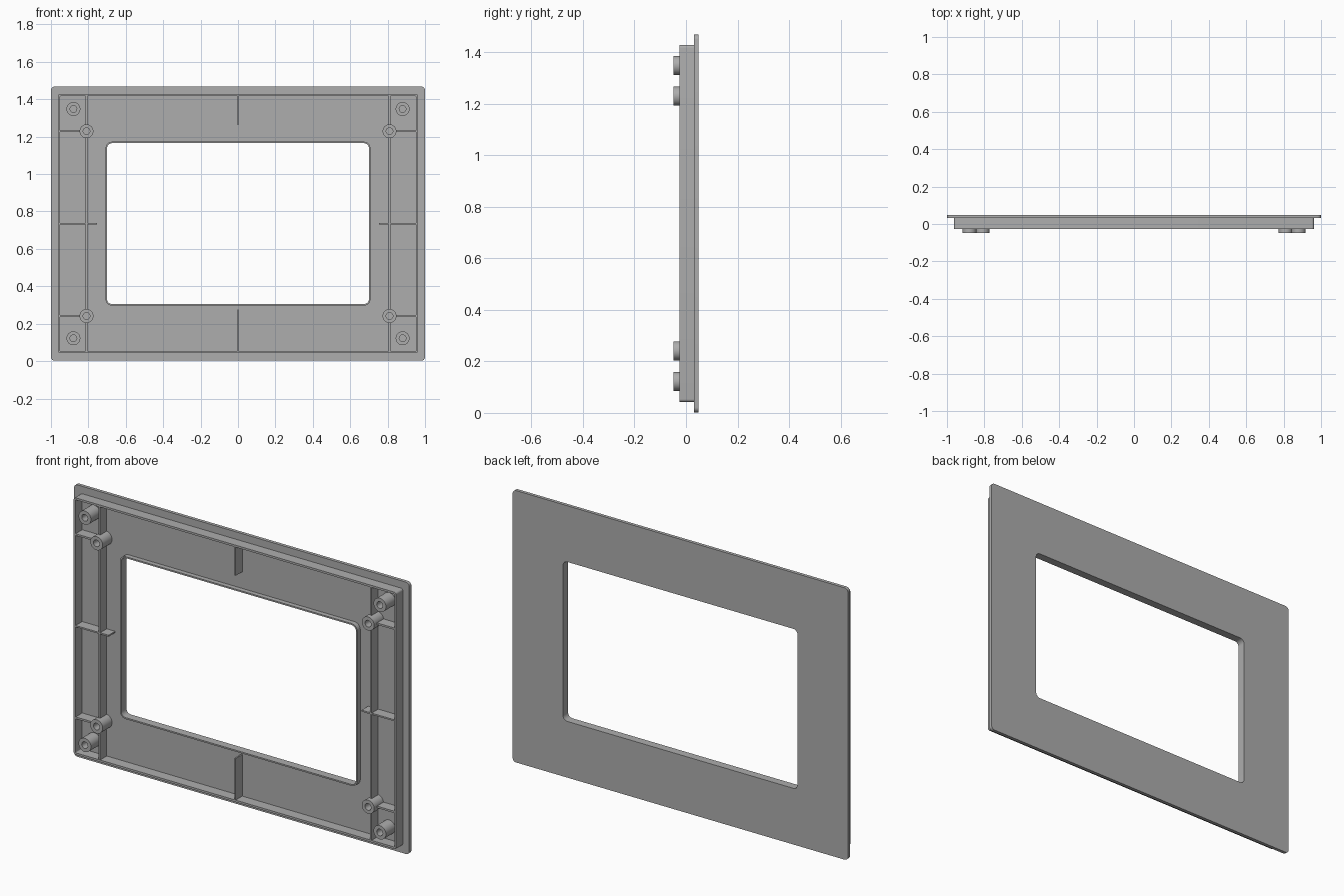
import bpy, bmesh, math

cube = bpy.data.objects.get("Cube")
if cube:
    bpy.data.objects.remove(cube, do_unlink=True)

grey = bpy.data.materials.new("plain grey")
colour = (0.42, 0.42, 0.42, 1)
grey.diffuse_color = colour
grey.use_nodes = True
grey.node_tree.nodes["Principled BSDF"].inputs["Base Color"].default_value = colour

MID = 0.735          # height of the panel centre
FLOOR = 0.031        # front surface of the plate
BACK = 0.049
RIM_FRONT = -0.026


def finish(name, bm):
    bmesh.ops.remove_doubles(bm, verts=bm.verts, dist=1e-5)
    bmesh.ops.recalc_face_normals(bm, faces=bm.faces)
    mesh = bpy.data.meshes.new(name)
    bm.to_mesh(mesh)
    bm.free()
    mesh.materials.append(grey)
    obj = bpy.data.objects.new(name, mesh)
    bpy.context.collection.objects.link(obj)
    bpy.ops.object.select_all(action="DESELECT")
    obj.select_set(True)
    bpy.context.view_layer.objects.active = obj
    bpy.ops.object.shade_smooth_by_angle(angle=math.radians(30))
    return obj


def rounded_loop(bm, hx, hz, r, y, cx, cz, steps):
    """Rounded rectangle in the xz plane, given by half sizes."""
    verts = []
    for q, (sx, sz) in enumerate([(1, 1), (-1, 1), (-1, -1), (1, -1)]):
        for i in range(steps + 1):
            a = (q + i / steps) * math.pi / 2
            verts.append(bm.verts.new((cx + sx * (hx - r) + r * math.cos(a), y,
                                       cz + sz * (hz - r) + r * math.sin(a))))
    return verts


def ring(name, outer, inner, y0, y1, cx=0, cz=MID, steps=6):
    """Closed frame between two rounded outlines (half x, half z, radius)."""
    bm = bmesh.new()
    loops = [rounded_loop(bm, *shape, y, cx, cz, steps)
             for shape, y in ((outer, y0), (outer, y1), (inner, y1), (inner, y0))]
    n = len(loops[0])
    for k in range(4):
        a, b = loops[k], loops[(k + 1) % 4]
        for i in range(n):
            j = (i + 1) % n
            bm.faces.new((a[i], a[j], b[j], b[i]))
    return finish(name, bm)


def rib(name, x0, x1, z0, z1):
    bm = bmesh.new()
    bmesh.ops.create_cube(bm, size=1)
    y0, y1 = RIM_FRONT + 0.001, FLOOR + 0.004
    for v in bm.verts:
        v.co = ((x0 + x1) / 2 + v.co.x * (x1 - x0),
                (y0 + y1) / 2 + v.co.y * (y1 - y0),
                (z0 + z1) / 2 + v.co.z * (z1 - z0))
    return finish(name, bm)


# Face plate, raised rim and window lip
window = (0.7, 0.43, 0.026)
ring("face_plate", (1, MID - 0.002, 0.02), window, FLOOR, BACK)
ring("outer_rim", (0.962, 0.693, 0.012), (0.951, 0.682, 0.004), RIM_FRONT, FLOOR + 0.004)
ring("window_lip", (0.708, 0.438, 0.034), window, 0.005, FLOOR + 0.004)

# Screw bosses and stiffening ribs, same on both sides
T = 0.005
BOSS = 0.037
GAP = 0.03           # ribs stop inside the boss wall
RIM_X, RIM_Z = 0.954, 0.685
for side, sx in (("left", 1), ("right", -1)):
    def span(a, b):
        return sorted((sx * a, sx * b))

    for level, sz in (("upper", 1), ("lower", -1)):
        for kind, x, dz in (("corner", 0.88, 0.613), ("inner", 0.81, 0.494)):
            ring(f"{level}_{side}_{kind}_boss", (BOSS, BOSS, BOSS), (0.018, 0.018, 0.018),
                 -0.049, FLOOR + 0.004, sx * x, MID + sz * dz, 8)
        z = MID + sz * 0.494
        rib(f"{level}_{side}_cross_rib", *span(0.81 + GAP, RIM_X), z - T, z + T)
        rib(f"{level}_{side}_upright_end", *span(0.81 - T, 0.81 + T),
            *sorted((z + sz * GAP, MID + sz * RIM_Z)))
    rib(f"{side}_upright_rib", *span(0.81 - T, 0.81 + T),
        MID - 0.494 + GAP, MID + 0.494 - GAP)
    rib(f"{side}_middle_rib", *span(0.755, RIM_X), MID - 0.004, MID + 0.004)

# Short ribs above and below the window
rib("top_middle_rib", -0.004, 0.004, 1.263, MID + RIM_Z)
rib("bottom_middle_rib", -0.004, 0.004, MID - RIM_Z, 0.277)
